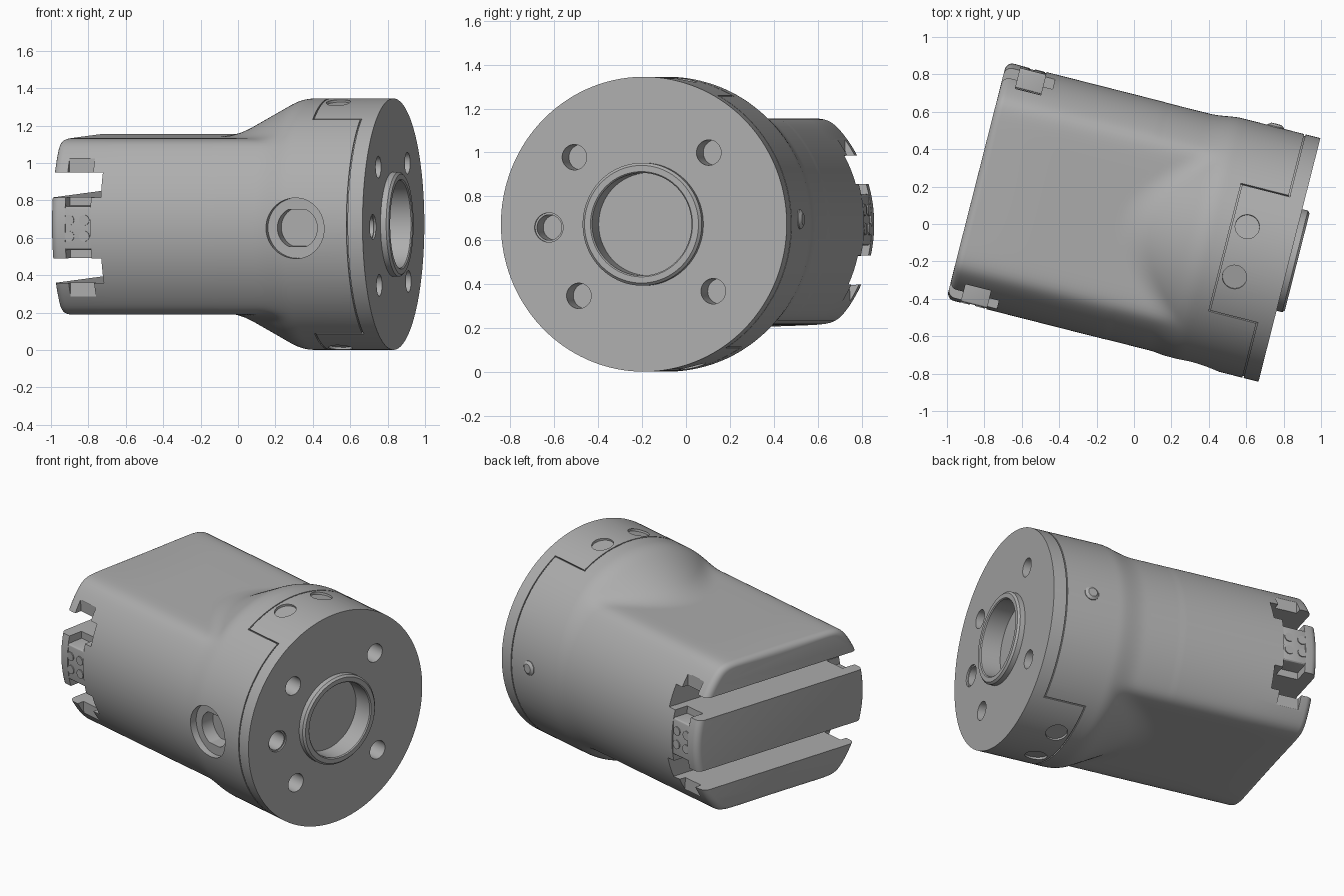
import bpy, bmesh, math
from mathutils import Matrix, Vector

if "Cube" in bpy.data.objects:
    bpy.data.objects.remove(bpy.data.objects["Cube"])

# Working frame: X along the axis (flange at +X), Y across, Z up; placed at the end
R_FLANGE, R_BODY, HALF_FLAT = 0.672, 0.654, 0.472
S_BACK, S_FRONT = -0.88, 0.846
PLACE = (Matrix.Translation((0.011, 0.016, 0.673))
         @ Matrix.Rotation(math.radians(-14.25), 4, 'Z')
         @ Matrix.Rotation(math.radians(1.9), 4, 'X'))

grey = bpy.data.materials.new("machined_grey")
grey.diffuse_color = (0.42, 0.42, 0.42, 1)
grey.use_nodes = True
grey.node_tree.nodes["Principled BSDF"].inputs["Base Color"].default_value = grey.diffuse_color


def make(name, bm):
    bmesh.ops.recalc_face_normals(bm, faces=bm.faces)
    me = bpy.data.meshes.new(name)
    bm.to_mesh(me)
    bm.free()
    me.materials.append(grey)
    ob = bpy.data.objects.new(name, me)
    bpy.context.collection.objects.link(ob)
    return ob


def box(bm, x, y, z):
    mid = [(a + b) / 2 for a, b in (x, y, z)]
    size = [b - a for a, b in (x, y, z)]
    m = Matrix.Translation(mid) @ Matrix.Diagonal((*size, 1))
    return bmesh.ops.create_cube(bm, size=1, matrix=m)["verts"]


def rod(bm, start, direction, length, r, r2=None, n=40):
    d = Vector(direction).normalized()
    m = (Matrix.Translation(Vector(start) + d * length / 2)
         @ d.to_track_quat('Z', 'Y').to_matrix().to_4x4())
    return bmesh.ops.create_cone(bm, cap_ends=True, segments=n, radius1=r,
                                 radius2=r if r2 is None else r2,
                                 depth=length, matrix=m)["verts"]


def skin(bm, rings, closed_loop=False):
    """Bridge equal rings of verts; cap the ends unless the rings form a loop."""
    n = len(rings[0])
    pairs = list(zip(rings, rings[1:]))
    if closed_loop:
        pairs.append((rings[-1], rings[0]))
    for a, b in pairs:
        for i in range(n):
            j = (i + 1) % n
            bm.faces.new((a[i], a[j], b[j], b[i]))
    if not closed_loop:
        bm.faces.new(rings[0])
        bm.faces.new(rings[-1])


def arc_block(bm, s0, s1, a0, a1, r0=0.662, r1=0.70):
    """Curved bar around the axis, angles in degrees."""
    n = max(1, int(abs(a1 - a0) / 2))
    rings = []
    for i in range(n + 1):
        a = math.radians(a0 + (a1 - a0) * i / n)
        rings.append([bm.verts.new((s, r * math.cos(a), r * math.sin(a)))
                      for s, r in ((s0, r0), (s1, r0), (s1, r1), (s0, r1))])
    skin(bm, rings)


def cut(target, bm, self_cross=False):
    tool = make("cutter", bm)
    tool.hide_render = True
    mod = target.modifiers.new("cut", 'BOOLEAN')
    mod.operation, mod.object, mod.solver = 'DIFFERENCE', tool, 'EXACT'
    mod.use_self = self_cross
    bpy.context.view_layer.objects.active = target
    bpy.ops.object.modifier_apply(modifier=mod.name)
    bpy.data.objects.remove(tool)


def smax(a, b, k):
    h = max(k - abs(a - b), 0) / k
    return max(a, b) + h * h * k / 4


# Housing: flattened round body blending through a cone into the round flange
def radius(s, a):
    flat = HALF_FLAT / max(abs(math.sin(a)), 1e-3)
    body = (R_BODY ** -30 + flat ** -30) ** (-1 / 30)
    if s > 0.45:
        return R_FLANGE
    cone = 0.47 + 0.55 * (s + 0.01)
    return -smax(-smax(body, cone, 0.05), -R_FLANGE, 0.03 if s > 0 else 0.001)


stations = []
FILLET = 0.04
for i in range(6):
    a = i / 5 * math.pi / 2
    stations.append((S_BACK + FILLET * (1 - math.sin(a)), FILLET * (1 - math.cos(a))))
stations = [(s, d) for s, d in reversed(stations)][::-1]
stations = sorted((s, FILLET - math.sqrt(max(0, FILLET ** 2 - (FILLET - (s - S_BACK)) ** 2)))
                  for s, _ in stations)
stations += [(-0.5, 0), (-0.25, 0)]
stations += [(-0.15 + 0.6 * i / 30, 0) for i in range(31)]
stations += [(0.47, 0), (S_FRONT, 0)]
bm = bmesh.new()
N = 192
rings = []
for s, inset in stations:
    ring = []
    for i in range(N):
        a = 2 * math.pi * i / N
        r = radius(s, a) - inset
        ring.append(bm.verts.new((s, r * math.cos(a), r * math.sin(a))))
    rings.append(ring)
skin(bm, rings)
housing = make("housing", bm)

# Two slots right across the back end, leaving a tongue between them
bm = bmesh.new()
for z in ((0.163, 0.295), (-0.295, -0.163)):
    box(bm, (-1, -0.606), (-1, 1), z)
cut(housing, bm)

# Side notches, bolt holes, bore, side counterbore and tab pockets
bm = bmesh.new()
for y in ((0.54, 0.8), (-0.8, -0.54)):
    box(bm, (-0.80, -0.66), y, (-0.37, 0.37))
for deg in (45, 135, 180, 225, 315):
    a = math.radians(deg)
    rod(bm, (0.72, 0.447 * math.cos(a), 0.447 * math.sin(a)), (1, 0, 0), 0.2, 0.058)
rod(bm, (0.76, 0, 0), (1, 0, 0), 0.2, 0.234, n=96)
rod(bm, (0.472, -0.615, 0), (0, -1, 0), 0.2, 0.162, n=64)
for deg in (78, 102, 258, 282):
    a = math.radians(deg)
    d = Vector((0, math.cos(a), math.sin(a)))
    rod(bm, Vector((0.584, 0, 0)) + d * 0.657, d, 0.1, 0.065)
cut(housing, bm)

# Inner flat-sided socket and the wider mouth of one bolt hole
bm = bmesh.new()
for v in rod(bm, (0.472, -0.53, 0), (0, -1, 0), 0.2, 0.11, n=64):
    v.co.z = max(-0.1, min(0.1, v.co.z))
rod(bm, (0.836, -0.447, 0), (1, 0, 0), 0.1, 0.067)
cut(housing, bm)

# Fine seam outlining the end cap and its top and bottom tabs
bm = bmesh.new()
TAB, GAP = 31.4, 0.007
for c in (0, 180):
    arc_block(bm, 0.757, 0.757 + GAP, c - (90 - TAB), c + (90 - TAB))
for c in (90, 270):
    arc_block(bm, 0.495, 0.495 + GAP, c - TAB, c + TAB)
    for e in (-TAB, TAB):
        arc_block(bm, 0.493, 0.766, c + e - 0.3, c + e + 0.3, 0.660, 0.71)
cut(housing, bm, True)

# Raised ring around the bore
bm = bmesh.new()
profile = ((0.84, 0.234), (0.883, 0.234), (0.889, 0.24),
           (0.889, 0.268), (0.877, 0.28), (0.84, 0.28))
skin(bm, [[bm.verts.new((s, r * math.cos(2 * math.pi * i / 96), r * math.sin(2 * math.pi * i / 96)))
           for i in range(96)] for s, r in profile], True)
parts = [housing, make("bore_ring", bm)]

# Small round button on the far side
bm = bmesh.new()
rod(bm, (0.6, 0.64, 0), (0, 1, 0), 0.036, 0.045)
rod(bm, (0.6, 0.676, 0), (0, 1, 0), 0.012, 0.045, 0.028)
parts.append(make("side_button", bm))

# Contact blocks with four studs, one in each side notch
for side, label in ((-1, "near"), (1, "far")):
    bm = bmesh.new()
    y = sorted((side * 0.52, side * 0.645))
    box(bm, (-0.825, -0.65), y, (-0.117, 0.117))
    edges = [e for e in bm.edges if all(abs(v.co.y) > 0.6 for v in e.verts)
             or abs(e.verts[0].co.y - e.verts[1].co.y) > 0.05]
    bmesh.ops.bevel(bm, geom=edges, offset=0.014, segments=3, affect='EDGES', profile=0.5)
    for dx in (-0.042, 0.042):
        for dz in (-0.043, 0.043):
            rod(bm, (-0.7375 + dx, side * 0.63, dz), (0, side, 0), 0.021, 0.028, n=24)
    parts.append(make(label + "_contact_block", bm))

# Smooth shading with sharp edges, then final placement
bpy.ops.object.select_all(action='DESELECT')
for ob in parts:
    ob.select_set(True)
    bpy.context.view_layer.objects.active = ob
bpy.ops.object.shade_smooth_by_angle(angle=math.radians(28))
for ob in parts:
    ob.data.transform(PLACE)
